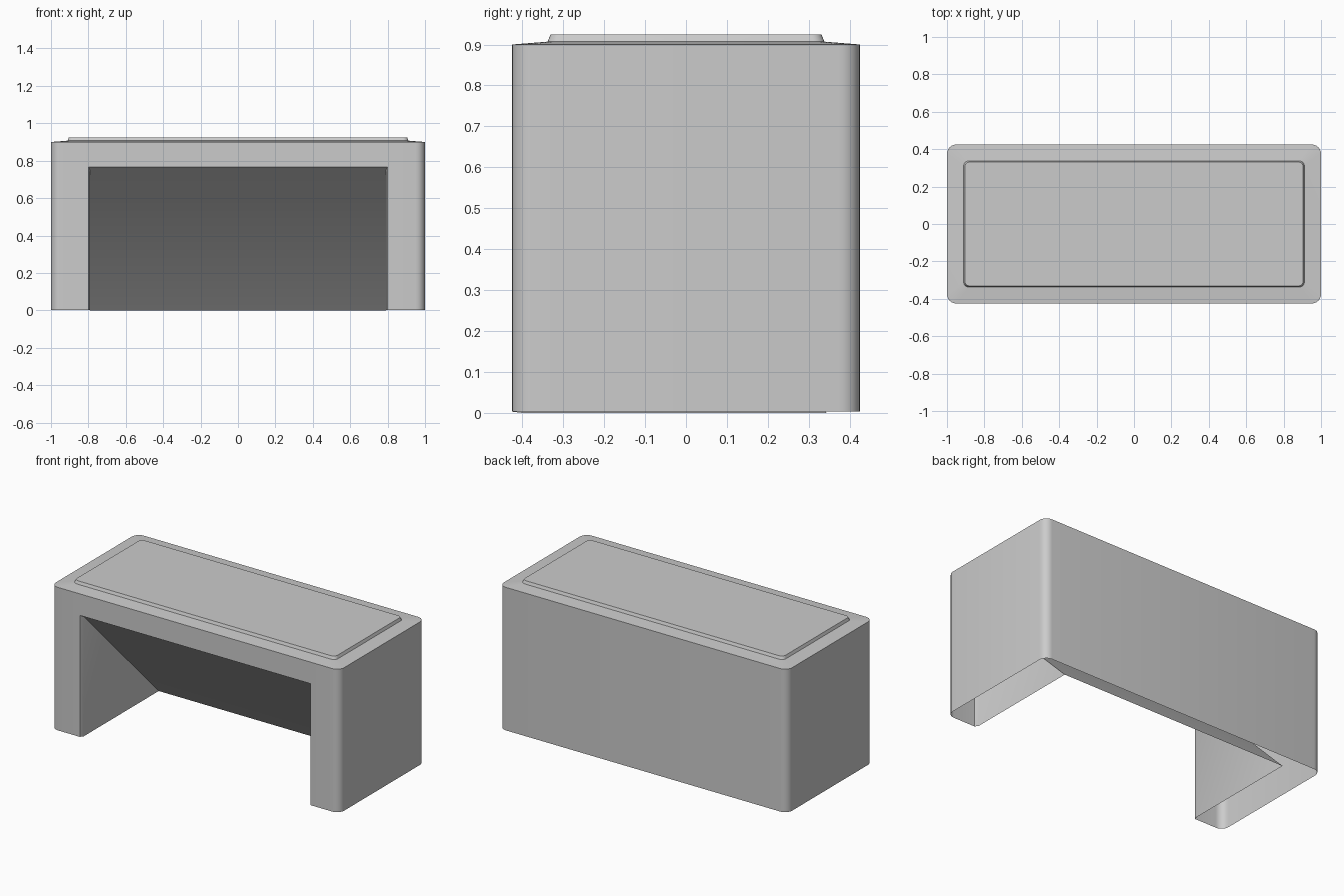
import bpy, bmesh, math

if "Cube" in bpy.data.objects:
    bpy.data.objects.remove(bpy.data.objects["Cube"])

W, D = 1.0, 0.425          # half width and half depth
OPEN_X, OPEN_Z = 0.80, 0.765
SEG = 6


def ring(bm, hx, hy, r, z):
    """Rounded rectangle, ending with the two points of the front opening."""
    pts = []
    for k, (sx, sy) in enumerate([(1, -1), (1, 1), (-1, 1), (-1, -1)]):
        for s in range(SEG + 1):
            a = math.radians(-90 + 90 * k + 90 * s / SEG)
            pts.append((sx * (hx - r) + r * math.cos(a),
                        sy * (hy - r) + r * math.sin(a)))
    pts += [(-OPEN_X, -hy), (OPEN_X, -hy)]
    return [bm.verts.new((x, y, z)) for x, y in pts]


def finish(bm, name):
    mesh = bpy.data.meshes.new(name)
    bm.to_mesh(mesh)
    bm.free()
    obj = bpy.data.objects.new(name, mesh)
    bpy.context.collection.objects.link(obj)
    bpy.context.view_layer.objects.active = obj
    obj.select_set(True)
    bpy.ops.object.shade_smooth_by_angle(angle=math.radians(25))
    obj.select_set(False)
    return obj


# Outer shell: open underneath, open front bay, raised desk top
bm = bmesh.new()
rings = [ring(bm, *p) for p in [
    (W, D, 0.05, 0.003),
    (W, D, 0.05, OPEN_Z),
    (W, D, 0.05, 0.90),
    (0.911, 0.338, 0.028, 0.907),
    (0.904, 0.331, 0.025, 0.925)]]
n = len(rings[0])
for level, (lo, hi) in enumerate(zip(rings, rings[1:])):
    for i in range(n):
        if level == 0 and i == n - 2:
            continue                      # front opening
        j = (i + 1) % n
        bm.faces.new((lo[i], lo[j], hi[j], hi[i]))
bm.faces.new(rings[-1])
finish(bm, "desk_shell")

# Knee recess: thin lip, triangular cheeks and a sloping back panel
bm = bmesh.new()


def arch(x, y, top, bottom):
    return [bm.verts.new((px, y, pz)) for px, pz in
            [(x, bottom), (x, top), (-x, top), (-x, bottom)]]


outer = arch(OPEN_X, -D, OPEN_Z, 0.003)
inner = arch(0.79, -0.40, 0.75, 0.0)
for i in range(3):
    bm.faces.new((outer[i], outer[i + 1], inner[i + 1], inner[i]))
foot_r = bm.verts.new((0.79, 0.343, 0))
foot_l = bm.verts.new((-0.79, 0.343, 0))
bm.faces.new((inner[0], inner[1], foot_r))
bm.faces.new((inner[2], inner[3], foot_l))
bm.faces.new((inner[1], inner[2], foot_l, foot_r))
finish(bm, "knee_recess")
